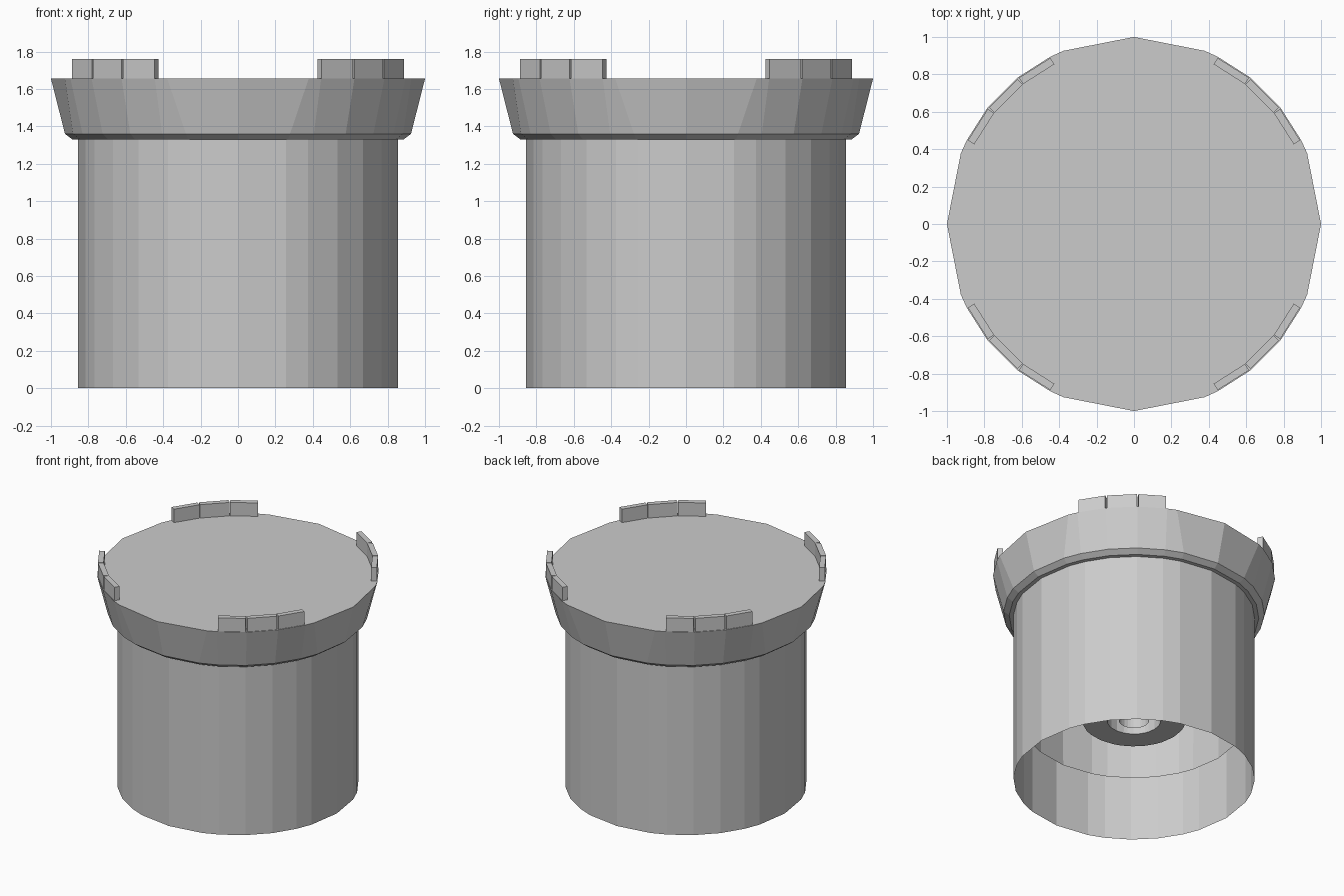
import bpy, bmesh, math
from mathutils import Vector, Matrix

if "Cube" in bpy.data.objects:
    bpy.data.objects.remove(bpy.data.objects["Cube"])

# Facet angles of one quadrant; wide facets on the axes, narrow on the diagonals
LOW = [0, 17.5, 26, 38.5, 51.5, 64, 72.5]
TOP = [0, 22.2, 26.4, 38.5, 51.5, 63.6, 67.8]


def ring_angles(quad):
    return [math.radians(a + 90 * q) for q in range(4) for a in quad]


def finish(name, bm):
    bmesh.ops.recalc_face_normals(bm, faces=bm.faces)
    me = bpy.data.meshes.new(name)
    bm.to_mesh(me)
    bm.free()
    ob = bpy.data.objects.new(name, me)
    bpy.context.collection.objects.link(ob)
    return ob


def lathe(name, profile, cap_start=False, cap_end=False, closed=False):
    """profile: list of (radius, z, quadrant angles)"""
    bm = bmesh.new()
    rings = [[bm.verts.new((r * math.cos(a), r * math.sin(a), z)) for a in ring_angles(q)]
             for r, z, q in profile]
    pairs = list(zip(rings, rings[1:]))
    if closed:
        pairs.append((rings[-1], rings[0]))
    for lo, hi in pairs:
        n = len(lo)
        for i in range(n):
            j = (i + 1) % n
            bm.faces.new((lo[i], lo[j], hi[j], hi[i]))
    if cap_start:
        bm.faces.new(rings[0][::-1])
    if cap_end:
        bm.faces.new(rings[-1])
    return finish(name, bm)


# Body shell with flared collar and flat lid, open underneath
lathe("outer_shell", [(0.855, 0, LOW), (0.855, 1.33, LOW), (0.885, 1.33, LOW),
                      (0.925, 1.36, LOW), (1.0, 1.655, TOP)], cap_end=True)

# Inner liner tube hanging from the lid
lathe("inner_liner", [(0.78, 0.46, LOW), (0.79, 1.65, LOW)])

# Central stem with a flange at its lower end, and the pin inside it
lathe("stem_flange", [(0.19, 0.48, LOW), (0.365, 0.48, LOW), (0.365, 0.53, LOW),
                      (0.19, 0.53, LOW)], closed=True)
lathe("stem_tube", [(0.19, 0.48, LOW), (0.18, 1.65, LOW)])
lathe("center_pin", [(0.107, 0.48, LOW), (0.107, 1.65, LOW)])

# Raised rim tabs: three straight pieces on each diagonal
bm = bmesh.new()
pts = [Vector((math.cos(math.radians(a)), math.sin(math.radians(a)), 0)) * 0.995
       for a in TOP[2:6]]
for p, q in zip(pts, pts[1:]):
    d = (q - p).normalized()
    inward = Vector((-d.y, d.x, 0)) * 0.04
    a, b = p + d * 0.006, q - d * 0.006
    for k in range(4):
        rot = Matrix.Rotation(k * math.pi / 2, 3, 'Z')
        base = [rot @ v for v in (a, b, b + inward, a + inward)]
        lo = [bm.verts.new((v.x, v.y, 1.65)) for v in base]
        hi = [bm.verts.new((v.x, v.y, 1.76)) for v in base]
        bm.faces.new(lo[::-1])
        bm.faces.new(hi)
        for i in range(4):
            j = (i + 1) % 4
            bm.faces.new((lo[i], lo[j], hi[j], hi[i]))
finish("rim_tabs", bm)
